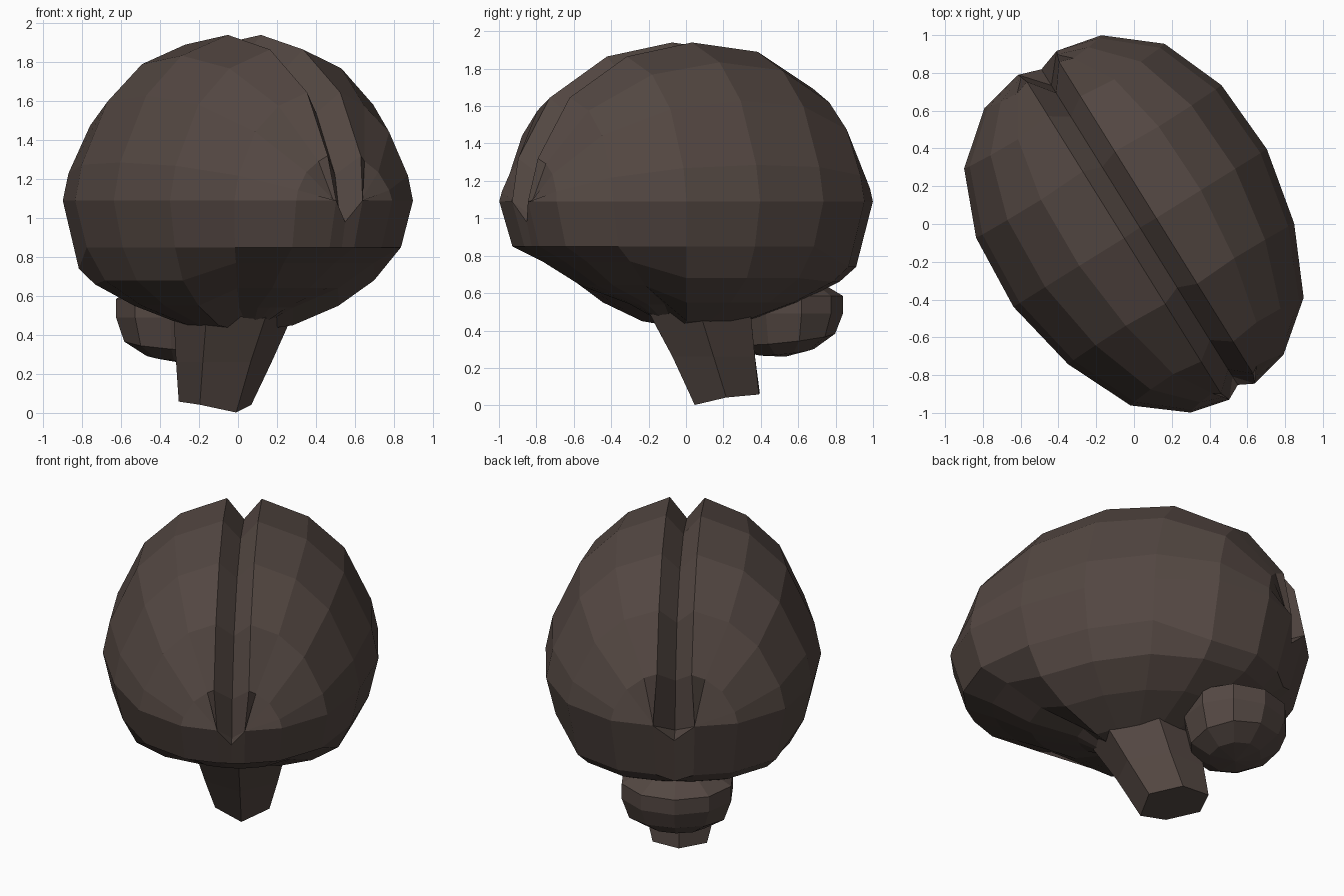
import bpy, bmesh, math
from mathutils import Matrix

if "Cube" in bpy.data.objects:
    bpy.data.objects.remove(bpy.data.objects["Cube"])

TURN = math.radians(31.9)          # whole model is turned about z
PLACE = Matrix.Translation((0.017, 0.004, 0)) @ Matrix.Rotation(TURN, 4, 'Z')

mat = bpy.data.materials.new("dark brown")
mat.diffuse_color = (0.088, 0.064, 0.055, 1)
mat.use_nodes = True
mat.node_tree.nodes["Principled BSDF"].inputs["Base Color"].default_value = mat.diffuse_color


def finish(name, bm, mirror=False):
    bmesh.ops.remove_doubles(bm, verts=bm.verts, dist=0.004)
    bmesh.ops.dissolve_degenerate(bm, edges=bm.edges, dist=0.002)
    if mirror:
        bmesh.ops.mirror(bm, geom=bm.verts[:] + bm.edges[:] + bm.faces[:],
                         axis='X', merge_dist=0.003)
        bmesh.ops.remove_doubles(bm, verts=bm.verts, dist=0.003)
    bmesh.ops.recalc_face_normals(bm, faces=bm.faces)
    me = bpy.data.meshes.new(name)
    bm.to_mesh(me)
    bm.free()
    me.materials.append(mat)
    ob = bpy.data.objects.new(name, me)
    ob.matrix_world = PLACE
    bpy.context.collection.objects.link(ob)
    return ob


def skin(bm, columns):
    """Join neighbouring columns of points with quads."""
    cols = [[bm.verts.new(p) for p in c] for c in columns]
    for a, b in zip(cols, cols[1:]):
        for k in range(len(a) - 1):
            bm.faces.new((a[k], a[k + 1], b[k + 1], b[k]))


# Cerebrum: stations front to back (forward, half width, height above the equator)
EQ, RIDGE = 1.09, 0.1
stations = [(1.05, 0, 0), (1.05, .08, 0), (1.0, .29, .23), (.8, .54, .555), (.44, .705, .775),
            (.03, .79, .85), (-.385, .765, .80), (-.73, .625, .605), (-.945, .365, .30),
            (-1.0, .12, 0), (-1.0, 0, 0)]
arc = [(.48, .875), (.75, .635), (.95, .23), (1, 0)]   # dome cross-section: width, height
bowl = [(.82, .68), (.6, .55), (.32, .45)]             # underside rings: scale, z


def column(u, w, h):
    valley = (0, -u * (.91 if u > -.9 else .86), EQ + .97 * h - .09)
    if w == 0:
        # the fissure closes just below the equator
        col = [valley] * 5 + [(0, -u * .96, EQ - .11)]
    else:
        col = [valley, (RIDGE if h else w, -u, EQ + h)]   # edge of the long fissure
        for a, b in arc:
            col.append((max(RIDGE if h else w, w * a), -u * (1 - .03 * b), EQ + h * b))
    # skirt below the equator, lower at the back
    s = .93 if u > -.5 else .91
    z = .85 - .11 * min(1, max(0, (-u - .5) / .2))
    if w == 0 and u < 0:
        z -= .04
    col.append((w * s, -u * s, z))
    for s, z in bowl:
        if u > .6:                               # shallow underside of the frontal lobes
            s, z = s * .94, z + .09
        if u < -.6:
            z -= .02 * (s > .7)
        col.append((w * s, -u * s, z))
    col.append((0, -u * .1, .415))
    return col


bm = bmesh.new()
skin(bm, [column(*s) for s in stations])
finish("cerebrum", bm, mirror=True)

# Cerebellum: blunt lobes under the back, straight-sided where they meet the cerebrum
bm = bmesh.new()
bmesh.ops.create_uvsphere(bm, u_segments=10, v_segments=6, radius=1)
for v in bm.verts:
    x, y, z = v.co
    r = math.hypot(x, y)
    if z > .1 and r > .01:
        k = min(1, r * 1.25) / r
        x, y = x * k, y * k
    v.co = (x * .33, .62 + y * .3, .49 + z * .19 - .04 * (1 - y) * (z < -.1))
finish("cerebellum", bm)

# Brain stem: tapered six-sided column leaning back, with a slanted pointed end
bm = bmesh.new()
rings = [(.08, .32, .3, .5, 0), (.17, .26, .24, .26, 0), (.255, .205, .18, .05, .04)]
loops = []
for cy, ry, rx, z, slope in rings:
    loop = []
    for i in range(6):
        a = math.tau * i / 6
        loop.append(bm.verts.new((rx * math.sin(a), cy - ry * math.cos(a),
                                  z - slope * math.cos(a) * (1.2 if i == 0 else .4))))
    loops.append(loop)
for a, b in zip(loops, loops[1:]):
    for i in range(6):
        j = (i + 1) % 6
        bm.faces.new((a[i], a[j], b[j], b[i]))
bm.faces.new(loops[0])
bm.faces.new(loops[-1])
finish("brain_stem", bm)
